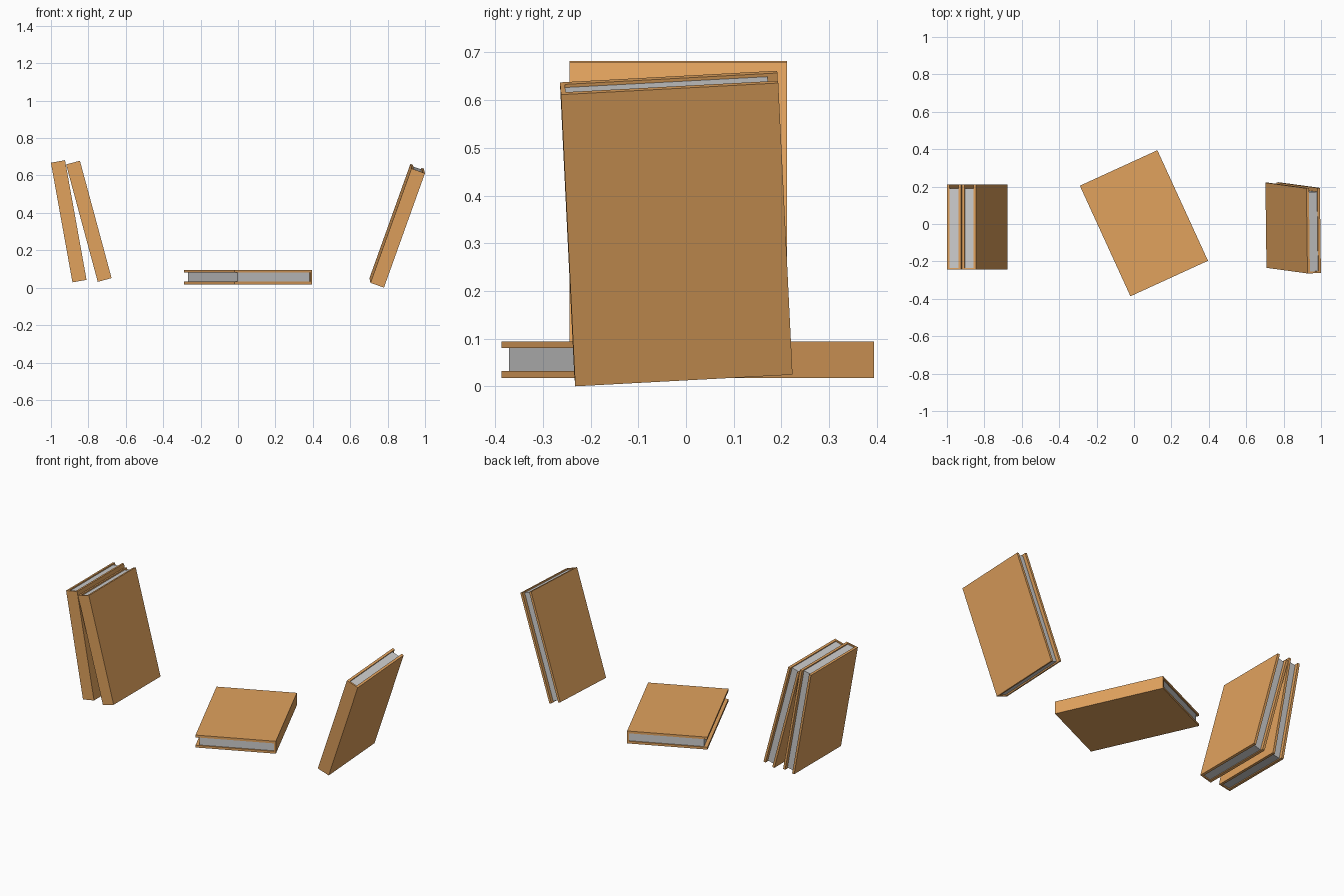
import bpy
from math import radians, sin, cos
from mathutils import Vector, Matrix

if "Cube" in bpy.data.objects:
    bpy.data.objects.remove(bpy.data.objects["Cube"])

# Book size: thickness, width (spine to fore edge), height
T, W, H = 0.0765, 0.456, 0.65
BOARD, SPINE = 0.014, 0.010
FORE_INSET, HEAD_INSET = 0.021, 0.007

cover_mat = bpy.data.materials.new("tan_cover")
cover_mat.diffuse_color = (0.75, 0.36, 0.11, 1)
cover_mat.use_nodes = True
cover_mat.node_tree.nodes["Principled BSDF"].inputs["Base Color"].default_value = cover_mat.diffuse_color


def prism(name, profile, half_height, matrix):
    """Extrude a closed (thickness, width) profile along the book height."""
    n = len(profile)
    verts = [(x, y, z) for z in (-half_height, half_height) for x, y in profile]
    faces = [tuple(reversed(range(n))), tuple(range(n, 2 * n))]
    faces += [(i, (i + 1) % n, n + (i + 1) % n, n + i) for i in range(n)]
    mesh = bpy.data.meshes.new(name)
    mesh.from_pydata(verts, [], faces)
    obj = bpy.data.objects.new(name, mesh)
    obj.matrix_world = matrix
    bpy.context.collection.objects.link(obj)
    return obj


def book(name, centre, width_dir, height_dir):
    # Local axes: x = thickness, y = spine to fore edge, z = height
    h = Vector(height_dir).normalized()
    w = Vector(width_dir)
    w = (w - h * w.dot(h)).normalized()
    t = w.cross(h)
    matrix = Matrix.Translation(centre) @ Matrix((t, w, h)).transposed().to_4x4()

    # C-shaped cover: two boards joined by the spine
    a, b = T / 2, W / 2
    inner, back = a - BOARD, -b + SPINE
    cover = prism(name + "_cover",
                  [(-a, -b), (a, -b), (a, b), (inner, b),
                   (inner, back), (-inner, back), (-inner, b), (-a, b)],
                  H / 2, matrix)
    cover.data.materials.append(cover_mat)

    # Page block, set in from the fore edge, head and tail
    fore = b - FORE_INSET
    prism(name + "_pages",
          [(-inner, back), (inner, back), (inner, fore), (-inner, fore)],
          H / 2 - HEAD_INSET, matrix)


# Two books leaning left
for name, x, lean in (("outer_leaning_book", -0.905, 10.2),
                      ("inner_leaning_book", -0.7975, 15.1)):
    a = radians(lean)
    book(name, (x, -0.0165, 0.355), (0, 1, 0), (-sin(a), 0, cos(a)))

# Book lying flat, spine towards the right
a = radians(24.6)
book("flat_book", (0.053, 0.004, 0.0565), (-cos(a), -sin(a), 0), (-sin(a), cos(a), 0))

# Book tipping right, resting on one corner
book("right_tilted_book", (0.851, -0.0205, 0.331), (-0.013, 0.998, 0.0525),
     (0.337, -0.046, 0.940))
